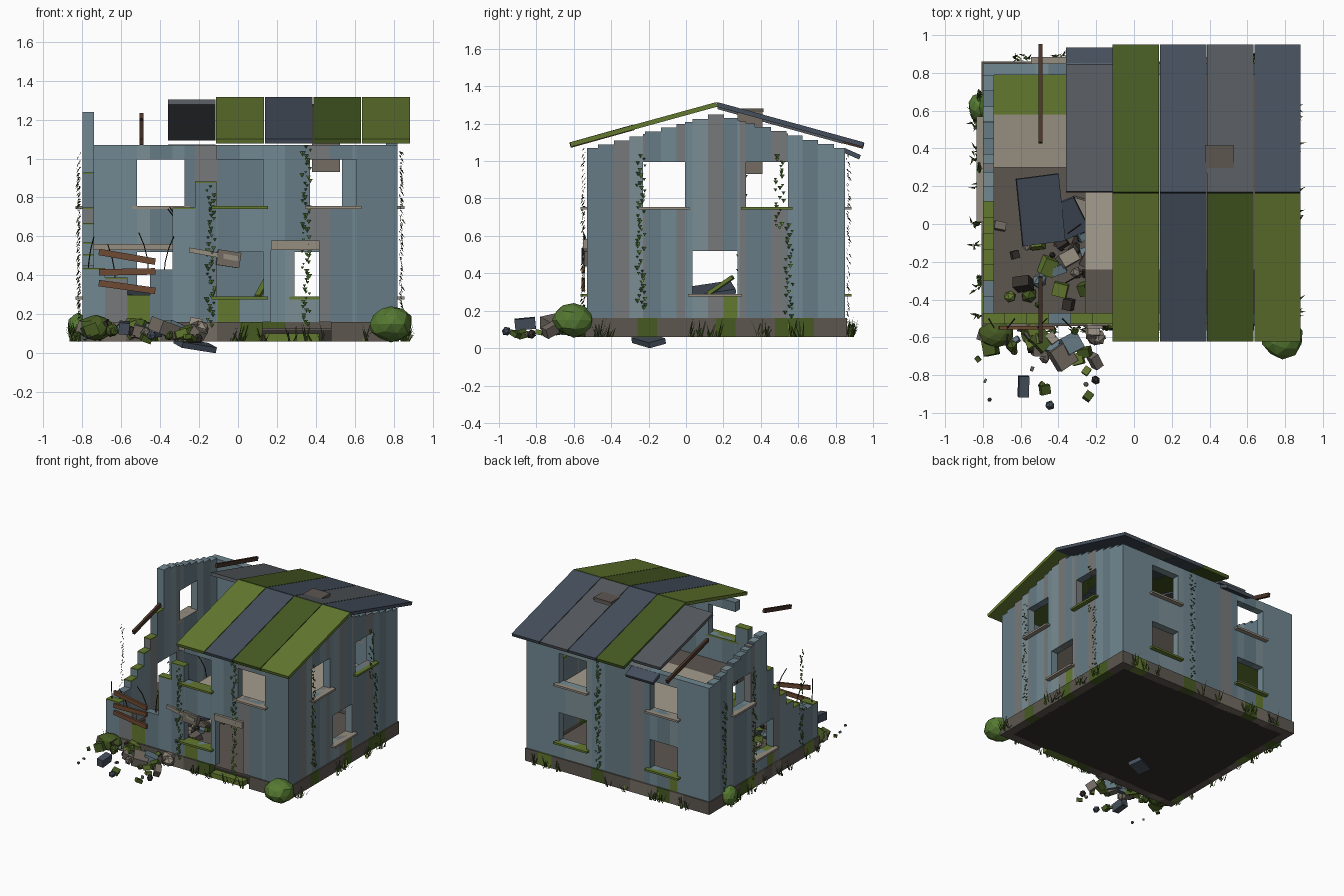
import bpy, bmesh, math, random
from mathutils import Matrix, Vector, Euler

if "Cube" in bpy.data.objects:
    bpy.data.objects.remove(bpy.data.objects["Cube"])

random.seed(4)
R = random.uniform
HEX = dict(wall1="718892", wall2="667b85", wall3="7a8d94", wall4="77797a", plaster="968d80",
           stone="5d564f", stone2="746c63", moss="63782f", moss2="465a22", slate="454f5c",
           slate2="55595e", dark="35302c", wood="6e4a33", wood2="4a3429", leaf="3d5a28",
           leaf2="567a32", iron="3a302c", pale="a59c8e")
NAMES = list(HEX)


def linear(h):
    c = [int(h[i:i + 2], 16) / 255 for i in (0, 2, 4)]
    return [((v + .055) / 1.055) ** 2.4 if v > .04 else v / 12.9 for v in c] + [1]


MATS = []
for n in NAMES:
    m = bpy.data.materials.new(n)
    m.diffuse_color = linear(HEX[n])
    m.use_nodes = True
    m.node_tree.nodes["Principled BSDF"].inputs["Base Color"].default_value = m.diffuse_color
    MATS.append(m)


class Part:
    """A mesh gathered from boxes, lumps and leaves, each in a palette colour."""
    def __init__(self, name):
        self.name, self.bm = name, bmesh.new()

    def paint(self, verts, col):
        for f in {f for v in verts for f in v.link_faces}:
            f.material_index = NAMES.index(col)

    def box(self, lo, hi, col):
        c = [(a + b) / 2 for a, b in zip(lo, hi)]
        self.block(c, [b - a for a, b in zip(lo, hi)], (0, 0, 0), col)

    def block(self, c, size, rot, col):
        M = Matrix.LocRotScale(Vector(c), Euler(rot), Vector(size))
        self.paint(bmesh.ops.create_cube(self.bm, size=1, matrix=M)["verts"], col)

    def lump(self, c, size, col, sub=1, rough=.1):
        M = Matrix.LocRotScale(Vector(c), Euler((R(0, 3), R(0, 3), R(0, 3))) if sub < 2 else None, Vector(size))
        vs = bmesh.ops.create_icosphere(self.bm, subdivisions=sub, radius=1, matrix=M)["verts"]
        for v in vs:
            v.co = Vector(c) + (v.co - Vector(c)) * R(1 - rough, 1)
        self.paint(vs, col)

    def face(self, pts, col):
        self.bm.faces.new([self.bm.verts.new(p) for p in pts]).material_index = NAMES.index(col)

    def beam(self, a, b, w, h, col):
        a, b = Vector(a), Vector(b)
        q = (b - a).to_track_quat('X', 'Z')
        self.block((a + b) / 2, ((b - a).length, w, h), q.to_euler(), col)

    def done(self):
        me = bpy.data.meshes.new(self.name)
        self.bm.to_mesh(me)
        self.bm.free()
        for m in MATS:
            me.materials.append(m)
        bpy.context.collection.objects.link(bpy.data.objects.new(self.name, me))


X0, X1, Y0, Y1, T = -.80, .82, -.53, .85, .06
RIDGE = .165
WALLS = ["wall1", "wall1", "wall2", "wall3", "wall2", "wall4"]
UP, LOW = (.755, .995), (.29, .52)


def wall(name, axis, pos, u0, u1, step, top, holes, out):
    """Wall of vertical strips cut around openings, with projecting sills."""
    p, s = Part(name), Part(name + "_sills")
    def lay(part, a, b, d0, d1, z0, z1, col):
        lo, hi = ((a, d0, z0), (b, d1, z1)) if axis == 'x' else ((d0, a, z0), (d1, b, z1))
        part.box(lo, hi, col)
    n = round((u1 - u0) / step)
    edges = {round(u0 + (u1 - u0) * i / n, 3) for i in range(n + 1)}
    edges = sorted(edges | {h[i] for h in holes for i in (0, 1)})
    for a, b in zip(edges, edges[1:]):
        m, z, col = (a + b) / 2, .16, random.choice(WALLS)
        t = top(m)
        cuts = sorted((h[2], h[3]) for h in holes if h[0] < m < h[1])
        for c0, c1 in cuts + [(t, t)]:
            c0 = min(c0, t)
            if c0 > z + .005:
                damp = "moss" if z < .2 and c0 < .3 and R(0, 1) < .3 else col
                lay(p, a, b, pos, pos + T, z, c0, damp)
            z = max(z, c1)
        if t < 1.05 and R(0, 1) < .6:
            lay(p, a, b, pos, pos + T, t, t + .008, "moss")
    face = pos + T if out > 0 else pos
    for h in holes:
        if h[2] > .2:
            d = sorted((face - out * T, face + out * .035))
            lay(s, h[0] - .025, h[1] + .025, d[0], d[1], h[2] - .015, h[2], random.choice(["plaster", "plaster", "moss"]))
    p.done()
    s.done()


def gable(y):
    return 1.07 + .18 * max(0, 1 - abs(y - RIDGE) / .66)


def front_top(x):
    for edge, z in ((-.68, .43), (-.57, .38), (-.45, .29), (-.34, .43), (-.22, .74), (-.11, .875)):
        if x < edge:
            return z
    return 1.07


BROKEN = [.43, .43, .45, .50, .56, .66, .74, .92]
def left_top(y):
    i = int((y - Y0) / .086)
    return BROKEN[i] if i < 8 else gable(y) - .01


# four walls
wall("front_wall", 'x', Y0, X0, X1, .115, front_top,
     [(-.11, .13, *UP), (.37, .61, *UP), (-.11, .13, *LOW), (.17, .415, .1, .53)], -1)
wall("back_wall", 'x', Y1 - T, X0, X1, .115, lambda x: 1.07,
     [(x, x + .245, *z) for x in (-.52, .29) for z in (UP, LOW)], 1)
wall("right_wall", 'y', X1 - T, Y0 + T, Y1 - T, .084, gable,
     [(-.23, -.005, *UP), (.32, .545, *UP), (.035, .275, *LOW)], 1)
wall("left_wall", 'y', X0, Y0 + T, Y1 - T, .084, left_top,
     [(.32, .545, *UP), (.035, .275, *LOW)], -1)

# plinth blocks around the base, and the ground slab
p = Part("plinth")
PL = ["stone", "stone", "stone2", "moss2", "stone", "moss"]
for i in range(14):
    w = (X1 - X0 + .016) / 14
    x = X0 - .008 + w * i
    for y in (Y0 - .01, Y1 - T):
        if y > 0 or not .15 < x + w / 2 < .42:
            p.box((x, y, .06), (x + w, y + T + .01, .16), random.choice(PL))
for i in range(12):
    w = (Y1 - Y0 - 2 * T) / 12
    y = Y0 + T + w * i
    for x in (X0 - .008, X1 - T):
        p.box((x, y, .06), (x + T + .008, y + w, .16), random.choice(PL))
p.box((.14, Y0 - .01, .06), (.42, Y0 + T, .10), "moss")
p.done()
p = Part("ground_slab")
p.box((X0 + .05, Y0 + .05, .06), (X1 - .05, Y1 - .05, .12), "dark")
p.box((X0 + .05, Y0 + .05, .12), (X1 - .05, Y1 - .05, .13), "stone")
p.done()

# upper floor tiles, broken away at the front left
p = Part("upper_floor")
for x in (-.74, -.51, -.26, -.01, .25, .505):
    for y in (-.47, -.24, .05, .30, .58):
        if x < -.3 and y < .25:
            continue
        nx = {-.74: -.51, -.51: -.26, -.26: -.01, -.01: .25, .25: .505, .505: .76}[x]
        ny = {-.47: -.24, -.24: .05, .05: .30, .30: .58, .58: .79}[y]
        col = "moss" if y > .5 and x < -.3 else "stone" if y < -.4 else "pale" if x > -.3 else "plaster"
        p.box((x, y, .53), (nx, ny, .56), col)
p.done()

# door lintel and half-open leaf of the doorway
p = Part("door_lintel")
p.box((.17, Y0 - .02, .53), (.42, Y0 + T, .58), "plaster")
p.done()

# roof sheets, four per slope, plus one slipped sheet at the back
p = Part("roof_sheets")
FRONT, BACK = ["moss", "slate", "moss2", "moss"], ["moss2", "slate", "slate2", "slate"]
for i in range(4):
    x = .01 + .25 * i
    p.beam((x, RIDGE, 1.303), (x, -.618, 1.088), .245, .025, FRONT[i])
    p.beam((x, RIDGE, 1.303), (x, .948, 1.088), .245, .025, BACK[i])
p.beam((-.237, .17, 1.29), (-.237, .84, 1.105), .245, .025, "slate2")
p.beam((-.237, .84, 1.06), (-.237, .93, 1.02), .245, .025, "slate")
p.done()
p = Part("chimney")
p.box((.38, .275, .93), (.525, .41, 1.27), "stone2")
p.box((.375, .27, 1.262), (.53, .415, 1.28), "stone")
p.done()

# bare rafters, boards over the broken opening, loose plank
p = Part("rafters")
p.beam((-.495, .43, 1.22), (-.495, .95, 1.08), .02, .03, "wood2")
p.beam((-.495, -.28, 1.18), (-.495, -.62, 1.085), .02, .03, "wood2")
p.done()
p = Part("window_boards")
for z0, z1 in ((.52, .47), (.415, .42), (.36, .32)):
    p.beam((-.715, Y0 - .02, z0), (-.425, Y0 - .02, z1), .018, .033, "wood")
p.beam((-.25, -.545, .53), (0, -.545, .485), .015, .025, "plaster")
p.block((-.05, -.52, .485), (.12, .06, .08), (0, .15, .1), "stone2")
p.beam((.1, .12, .29), (.15, .25, .38), .03, .02, "moss")
p.done()

# bent reinforcing rods
for i, (x, y, z, dx) in enumerate([(-.77, -.5, .4, .03), (-.63, -.5, .36, -.04), (-.46, -.5, .42, -.05),
                                   (-.38, -.5, .4, .05), (-.27, -.26, .54, -.09), (-.28, .0, .55, -.07)]):
    cu = bpy.data.curves.new("bent_rod", 'CURVE')
    cu.dimensions, cu.bevel_depth, cu.bevel_resolution = '3D', .0035, 0
    sp = cu.splines.new('POLY')
    sp.points.add(3)
    for k, pt in enumerate(sp.points):
        t = k / 3
        pt.co = (x + dx * t * t, y - .05 * t * t, z + .2 * t, 1)
    cu.materials.append(MATS[NAMES.index("iron")])
    bpy.context.collection.objects.link(bpy.data.objects.new("bent_rod", cu))

# rubble inside and spilling out of the front left corner
p = Part("rubble")
COLS = ["stone", "stone2", "moss2", "wall2", "moss", "plaster", "dark"]
for i in range(80):
    if i < 38:
        x, y, z = R(-.72, -.2), R(-.45, .15), .14
        z += R(0, .12) * max(0, (-x - .1))
    else:
        far = abs(random.gauss(0, .17))
        x, y, z = R(-.83, -.15), -.55 - min(far, .4), max(.075, .14 - .25 * far)
    s, col = R(.025, .1) * (1 if y > -.75 else .55), random.choice(COLS)
    if i % 3:
        p.block((x, y, z), (s, s * R(.6, 1.1), s * R(.5, .9)), (R(-.5, .5), R(-.5, .5), R(0, 3)), col)
    else:
        p.lump((x, y, z), (s * .55, s * .5, s * .45), col)
p.block((-.38, -.7, .13), (.11, .12, .07), (.2, .3, .6), "stone2")
p.block((-.585, -.86, .13), (.055, .11, .06), (.1, .1, 0), "slate")
p.lump((-.445, -.96, .09), (.028, .028, .025), "slate")
p.lump((-.765, -.93, .085), (.013, .013, .013), "stone")
p.done()
p = Part("fallen_roof_sheets")
p.block((-.495, .075, .30), (.23, .36, .025), (.15, .2, .13), "slate")
p.block((-.345, .03, .25), (.15, .2, .025), (.3, -.2, .4), "slate")
p.block((-.22, -.2, .04), (.2, .1, .03), (.25, .14, .5), "slate")
p.done()

# ivy strands: pairs of small folded leaves climbing each wall
p = Part("ivy")
def strand(x, y, nx, ny, z0, z1):
    z = z0
    while z < z1:
        u, d, s = R(-.022, .022), R(.006, .02), R(.012, .024)
        c = Vector((x + nx * d + ny * u, y + ny * d + nx * u, z))
        side, out = Vector((ny, nx, 0)) * s * .6, Vector((nx, ny, 0)) * s * R(.3, 1)
        tip = c + Vector((0, 0, -s)) + out
        p.face((c, c + side + out * .3, tip), random.choice(["leaf", "leaf2"]))
        p.face((c, tip, c - side + out * .5), "leaf")
        z += R(.008, .022)
for a in ((-.14, Y0, 0, -1, .15, .87), (.35, Y0, 0, -1, .13, 1.07), (X1, -.24, 1, 0, .22, 1.05),
          (X1, .5, 1, 0, .65, 1.05), (X1, .55, 1, 0, .18, .68), (.17, Y1, 0, 1, .18, 1.04),
          (X0, -.3, -1, 0, .15, .95), (X0, .3, -1, 0, .15, 1.05), (X0, .68, -1, 0, .2, .9)):
    strand(*a)
p.done()

# grass tufts along the foot of the walls
p = Part("grass")
for i in range(52):
    t = i % 4
    x, y = [(R(-.8, .9), Y0 - .03), (R(-.8, .82), Y1 + .03), (X0 - .04, R(-.5, .8)), (X1 + .04, R(-.5, .85))][t]
    for k in range(5):
        a, h, w = R(0, 6.3), R(.04, .11), .006
        b = Vector((x + R(-.02, .02), y + R(-.015, .015), .06))
        s = Vector((-math.sin(a), math.cos(a), 0)) * w
        p.face((b - s, b + s, b + Vector((math.cos(a) * .035, math.sin(a) * .035, h))), random.choice(["leaf", "moss", "moss2"]))
p.done()

# low-poly bushes
p = Part("bushes")
p.lump((.785, -.6, .15), (.12, .12, .095), "leaf2", 2, .12)
p.lump((-.82, .62, .13), (.06, .08, .08), "leaf2", 2, .12)
p.lump((-.73, -.58, .13), (.1, .08, .07), "moss2", 2, .12)
p.done()
